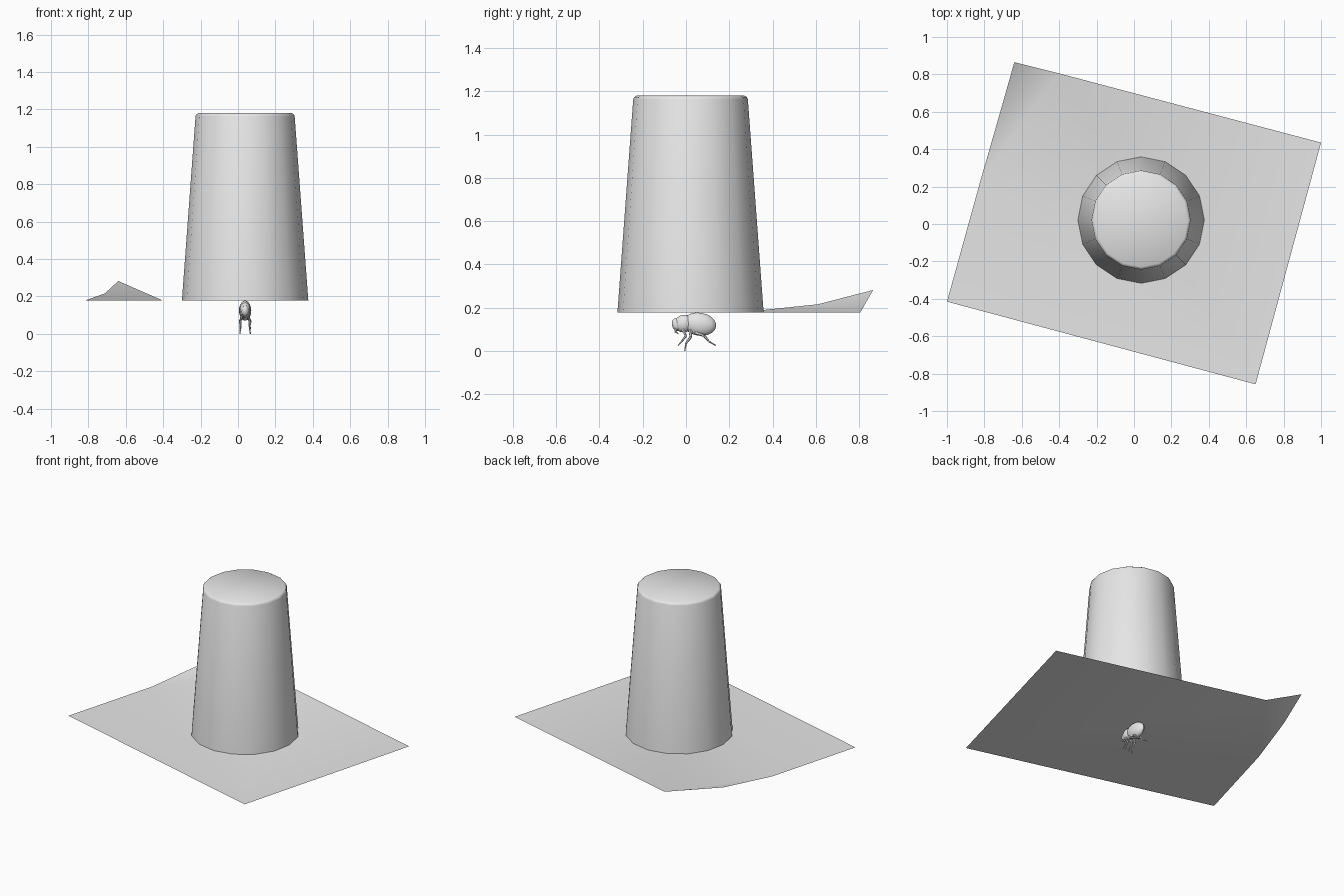
import bpy, bmesh, math
from mathutils import Matrix, Vector

if "Cube" in bpy.data.objects:
    bpy.data.objects.remove(bpy.data.objects["Cube"])

grey = bpy.data.materials.new("light_grey")
grey.diffuse_color = (0.8, 0.8, 0.8, 1)
grey.use_nodes = True
grey.node_tree.nodes["Principled BSDF"].inputs["Base Color"].default_value = grey.diffuse_color
CX, CY, FLOOR = 0.038, 0.021, 0.177


def add_object(name, bm, smooth=math.radians(40)):
    me = bpy.data.meshes.new(name)
    bm.to_mesh(me)
    bm.free()
    ob = bpy.data.objects.new(name, me)
    bpy.context.collection.objects.link(ob)
    me.materials.append(grey)
    bpy.ops.object.select_all(action='DESELECT')
    ob.select_set(True)
    bpy.context.view_layer.objects.active = ob
    bpy.ops.object.shade_smooth_by_angle(angle=smooth)
    return ob


# Sheet of paper with one lifted back corner
bm = bmesh.new()
left, front, right = [bm.verts.new((x, y, FLOOR)) for x, y in
                      ((-1, -0.415), (0.65, -0.857), (1, 0.435))]
crease = bm.verts.new((-0.40, 0.805, FLOOR))
tip = bm.verts.new((-0.64, 0.865, 0.282))
mid = bm.verts.new((-0.712, 0.61, 0.216))
low = bm.verts.new((-0.82, 0.235, FLOOR))
for f in ((left, front, right, crease, low), (low, crease, mid), (mid, crease, tip)):
    bm.faces.new(f)
add_object("paper_sheet", bm)

# Upturned cup, open at the bottom
bm = bmesh.new()
SIDES = 16
rings = []
for r, z in ((0.338, FLOOR), (0.265, 1.163), (0.261, 1.173), (0.25, 1.18)):
    rings.append([bm.verts.new((CX + r * math.cos(2 * math.pi * i / SIDES),
                                CY + r * math.sin(2 * math.pi * i / SIDES), z))
                  for i in range(SIDES)])
for a, b in zip(rings, rings[1:]):
    for i in range(SIDES):
        j = (i + 1) % SIDES
        bm.faces.new((a[i], a[j], b[j], b[i]))
bm.faces.new(rings[-1])
add_object("upturned_cup", bm)


# Insect body parts: slim tilted ellipsoids
def ellipsoid(name, centre, radii, tilt=0):
    bm = bmesh.new()
    bmesh.ops.create_uvsphere(bm, u_segments=16, v_segments=10, radius=1)
    bm.transform(Matrix.Translation(centre) @ Matrix.Rotation(math.radians(tilt), 4, 'X')
                 @ Matrix.Diagonal((*radii, 1)))
    add_object(name, bm)


ellipsoid("insect_abdomen", (CX, 0.062, 0.124), (0.033, 0.078, 0.053), -8)
ellipsoid("insect_thorax", (CX, -0.01, 0.127), (0.028, 0.045, 0.04), 15)
ellipsoid("insect_head", (CX, -0.043, 0.122), (0.02, 0.022, 0.03), 15)


# Jointed legs and feelers, tapering along each limb and mirrored left and right
def limb(name, points, thick):
    for side, label in ((-1, "left"), (1, "right")):
        bm = bmesh.new()
        path = [Vector((CX + side * x, y, z)) for x, y, z in points]
        for k, (a, b) in enumerate(zip(path, path[1:])):
            d = b - a
            r = thick * (1 - 0.25 * k)
            bmesh.ops.create_cone(
                bm, cap_ends=True, segments=6, radius1=r, radius2=r * 0.6, depth=d.length,
                matrix=Matrix.Translation((a + b) / 2) @ d.to_track_quat('Z', 'Y').to_matrix().to_4x4())
        add_object(f"{name}_{label}", bm)


limb("hind_leg", [(0.015, 0.045, 0.085), (0.027, 0.085, 0.07),
                  (0.026, 0.105, 0.045), (0.028, 0.137, 0.026)], 0.009)
limb("middle_leg", [(0.015, 0.02, 0.095), (0.027, 0.022, 0.065),
                    (0.024, 0.0, 0.035), (0.028, -0.006, 0.0)], 0.009)
limb("front_leg", [(0.015, -0.015, 0.1), (0.024, 0.0, 0.07),
                   (0.022, -0.022, 0.042), (0.024, -0.036, 0.025)], 0.008)
limb("feeler", [(0.008, -0.045, 0.105), (0.014, -0.05, 0.09), (0.014, -0.035, 0.08)], 0.006)
